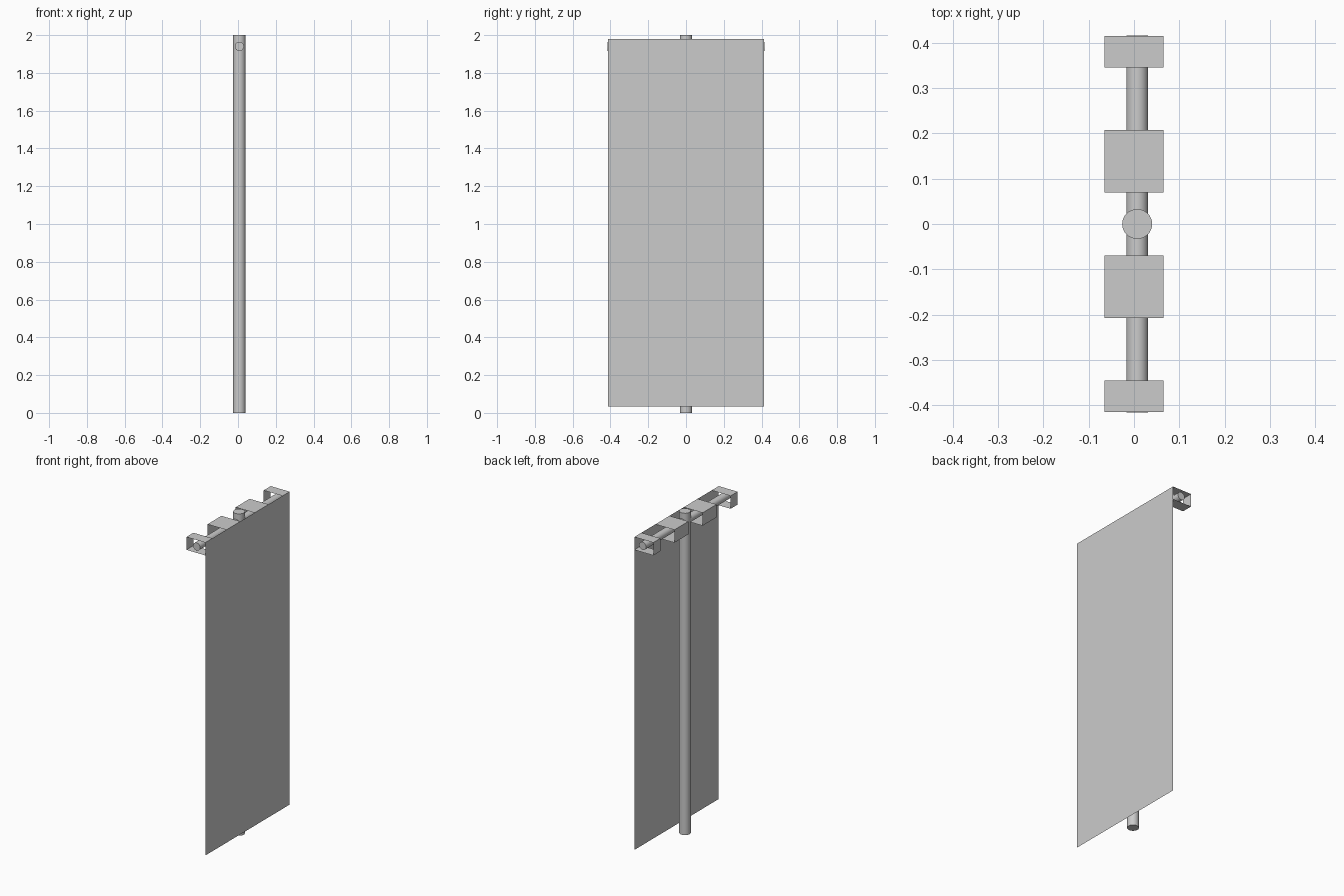
import bpy, math

if "Cube" in bpy.data.objects:
    bpy.data.objects.remove(bpy.data.objects["Cube"])

POLE_X = 0.007
FRONT_X, BACK_X = 0.065, -0.065
TOP_Z, LOOP_Z = 1.98, 1.90


def cylinder(name, radius, length, location, rotation=(0, 0, 0)):
    bpy.ops.mesh.primitive_cylinder_add(vertices=32, radius=radius, depth=length,
                                        location=location, rotation=rotation)
    bpy.context.object.name = name
    bpy.ops.object.shade_smooth_by_angle(angle=math.radians(40))


def ribbon(name, profile, y0, y1):
    """Thin cloth strip: an (x, z) profile swept from y0 to y1."""
    verts = [(x, y, z) for x, z in profile for y in (y0, y1)]
    faces = [(2 * i, 2 * i + 1, 2 * i + 3, 2 * i + 2) for i in range(len(profile) - 1)]
    mesh = bpy.data.meshes.new(name)
    mesh.from_pydata(verts, [], faces)
    obj = bpy.data.objects.new(name, mesh)
    bpy.context.collection.objects.link(obj)


# Upright pole and crossbar
cylinder("pole", 0.033, 2.0, (POLE_X, 0, 1.0))
cylinder("crossbar", 0.024, 0.832, (POLE_X, 0, 1.94), (math.pi / 2, 0, 0))

# Hanging cloth panel
ribbon("banner_cloth", [(FRONT_X, 0.035), (FRONT_X, TOP_Z)], -0.414, 0.414)

# Square hanging loops around the crossbar, mirrored about the pole
loop = [(FRONT_X, TOP_Z), (BACK_X, TOP_Z), (BACK_X, LOOP_Z), (FRONT_X, LOOP_Z)]
for part, near, far in (("inner_loop", 0.07, 0.207), ("outer_loop", 0.345, 0.414)):
    ribbon(part + "_left", loop, -far, -near)
    ribbon(part + "_right", loop, near, far)
